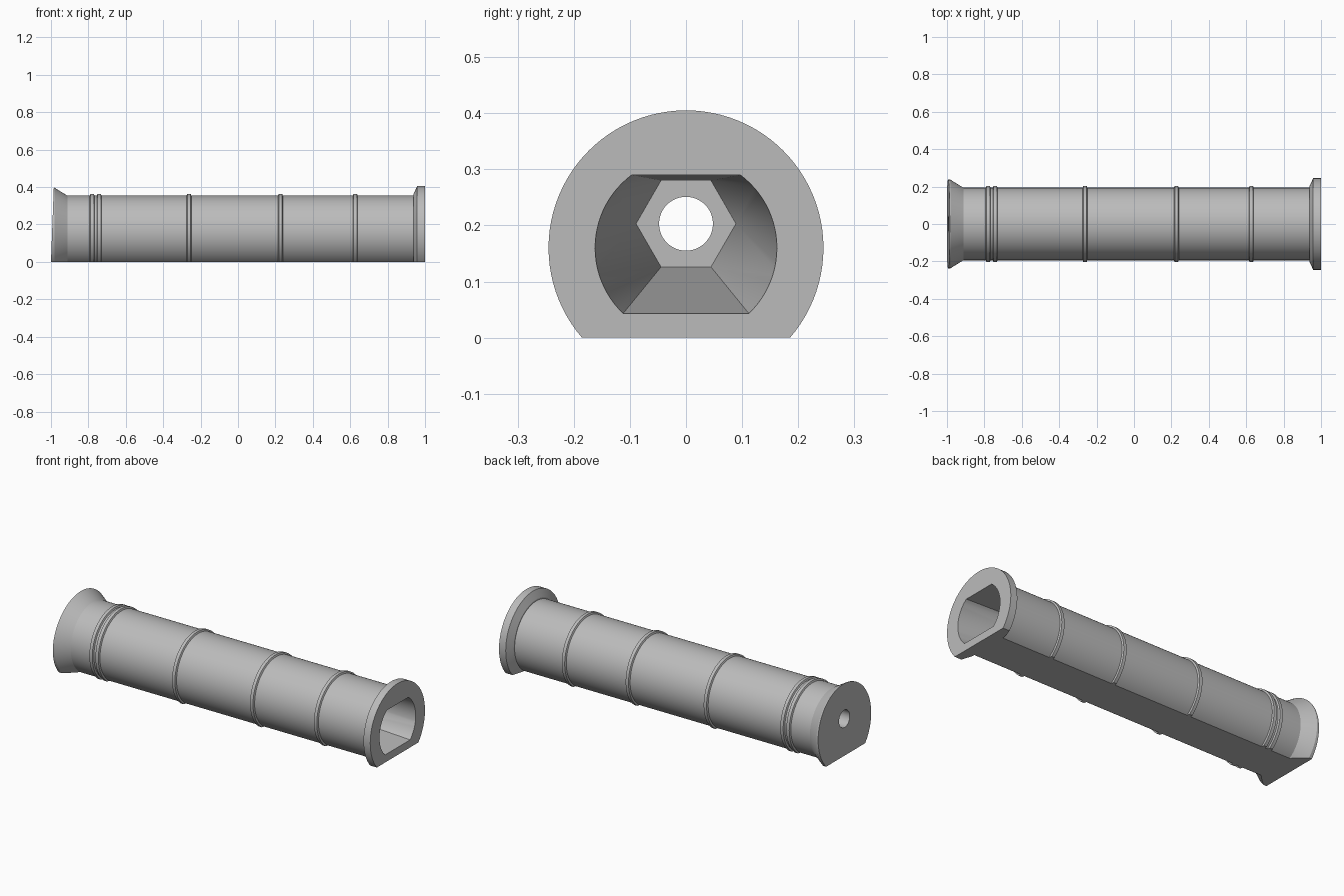
import bpy, bmesh, math
from mathutils import Vector, Matrix

cube = bpy.data.objects.get("Cube")
if cube:
    bpy.data.objects.remove(cube, do_unlink=True)

AXIS_Z = 0.16      # height of the turning axis
BODY_R = 0.194
RING_R = 0.203
SIDES = 96
HEX_X = 0.1        # depth at which the socket ends

grey = bpy.data.materials.new("plain_grey")
grey.use_nodes = True
colour = (0.5, 0.5, 0.5, 1)
grey.diffuse_color = colour
grey.node_tree.nodes["Principled BSDF"].inputs["Base Color"].default_value = colour


def make_object(name, bm):
    bmesh.ops.recalc_face_normals(bm, faces=bm.faces)
    mesh = bpy.data.meshes.new(name)
    bm.to_mesh(mesh)
    bm.free()
    mesh.materials.append(grey)
    obj = bpy.data.objects.new(name, mesh)
    bpy.context.scene.collection.objects.link(obj)
    return obj


def slice_off(bm, point, normal):
    """Remove everything on the normal's side and cap the cut."""
    cut = bmesh.ops.bisect_plane(
        bm, geom=bm.verts[:] + bm.edges[:] + bm.faces[:], dist=1e-6,
        plane_co=point, plane_no=normal, clear_outer=True)
    edges = [e for e in cut["geom_cut"] if isinstance(e, bmesh.types.BMEdge)]
    bmesh.ops.contextual_create(bm, geom=edges)


def loft(bm, loops):
    """Closed solid through loops of equal length."""
    rows = [[bm.verts.new(p) for p in loop] for loop in loops]
    for a, b in zip(rows, rows[1:]):
        for i in range(len(a)):
            j = (i + 1) % len(a)
            bm.faces.new((a[i], a[j], b[j], b[i]))
    bm.faces.new(rows[0])
    bm.faces.new(rows[-1])


def circle(x, radius):
    turn = 2 * math.pi / SIDES
    return [(x, radius * math.cos(i * turn), AXIS_Z + radius * math.sin(i * turn))
            for i in range(SIDES)]


# Turned profile: flared end, raised rings, flanged end
profile = [(-1.03, 0.237), (-0.982, 0.237), (-0.912, BODY_R)]
for x in (-0.78, -0.742, -0.262, 0.227, 0.627):
    profile += [(x - 0.013, BODY_R), (x - 0.009, RING_R),
                (x + 0.009, RING_R), (x + 0.013, BODY_R)]
profile += [(0.938, BODY_R), (0.938, 0.202), (0.958, 0.245), (1.0, 0.245)]

bm = bmesh.new()
loft(bm, [circle(x, r) for x, r in profile])
# Flat underside, then the leaning end face
slice_off(bm, Vector((0, 0, 0)), Vector((0, 0, -1)))
slice_off(bm, Vector((-1, 0, 0)), Vector((-0.395, 0, 0.015)).normalized())
barrel = make_object("barrel", bm)

# Socket: flattened round mouth narrowing to a hexagon
mouth_r, floor_z, ceiling_z = 0.162, 0.043, 0.29
low = math.asin((floor_z - AXIS_Z) / mouth_r)
high = math.asin((ceiling_z - AXIS_Z) / mouth_r)
steps = 24
arc = [low + (high - low) * i / steps for i in range(steps + 1)]
side = [(mouth_r * math.cos(a), AXIS_Z + mouth_r * math.sin(a)) for a in arc]
mouth = side + [(-y, z) for y, z in reversed(side)]
hexagon = [Vector((0.089 * math.cos(k * math.pi / 3),
                   0.203 + 0.089 * math.sin(k * math.pi / 3))) for k in range(6)]
inner = [min(hexagon, key=lambda h: (h - Vector(p)).length) for p in mouth]

bm = bmesh.new()
loft(bm, [[(1.05, y, z) for y, z in mouth],
          [(1.0, y, z) for y, z in mouth],
          [(HEX_X, h.x, h.y) for h in inner]])
bmesh.ops.remove_doubles(bm, verts=bm.verts, dist=1e-5)
socket = make_object("socket_cutter", bm)

# Round bore from the socket to the flared end
bm = bmesh.new()
bmesh.ops.create_cone(bm, cap_ends=True, segments=48, radius1=0.048, radius2=0.048,
                      depth=1.3, matrix=Matrix.Translation((HEX_X - 0.6, 0, 0.203))
                      @ Matrix.Rotation(math.pi / 2, 4, "Y"))
bore = make_object("bore_cutter", bm)

# Cut the openings and keep the finished mesh
for cutter in (socket, bore):
    cutter.hide_render = True
    mod = barrel.modifiers.new(cutter.name, "BOOLEAN")
    mod.operation = "DIFFERENCE"
    mod.solver = "EXACT"
    mod.object = cutter
bpy.context.view_layer.update()
graph = bpy.context.evaluated_depsgraph_get()
finished = bpy.data.meshes.new_from_object(barrel.evaluated_get(graph))
barrel.modifiers.clear()
barrel.data = finished
for cutter in (socket, bore):
    bpy.data.objects.remove(cutter, do_unlink=True)
finished.materials.clear()
finished.materials.append(grey)

bpy.ops.object.select_all(action="DESELECT")
barrel.select_set(True)
bpy.context.view_layer.objects.active = barrel
bpy.ops.object.shade_smooth_by_angle(angle=math.radians(20))
